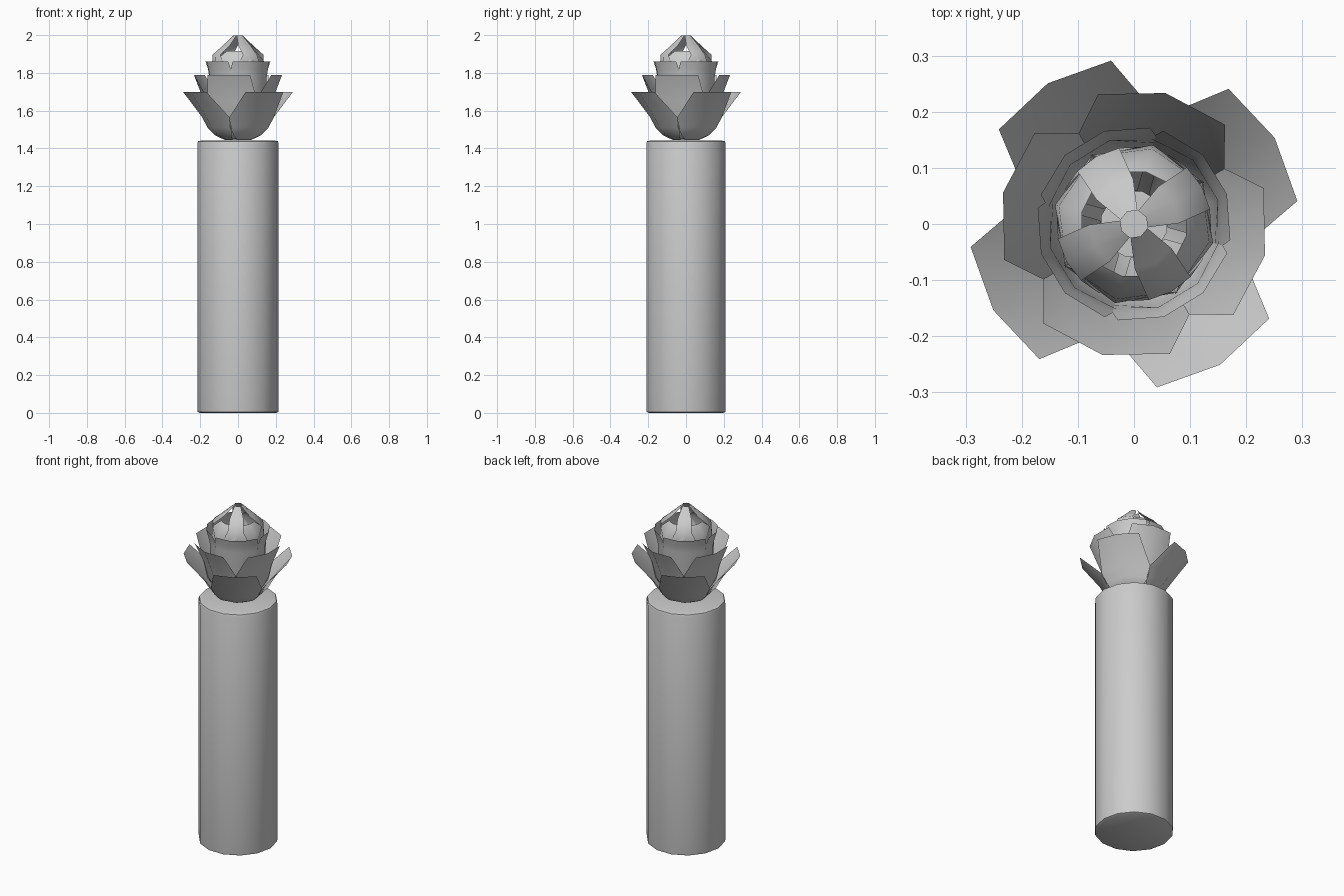
import bpy, bmesh
from math import radians, cos, sin, pi

if "Cube" in bpy.data.objects:
    bpy.data.objects.remove(bpy.data.objects["Cube"])


def finish(name, bm, angle):
    me = bpy.data.meshes.new(name)
    bm.to_mesh(me)
    bm.free()
    ob = bpy.data.objects.new(name, me)
    bpy.context.collection.objects.link(ob)
    bpy.ops.object.select_all(action='DESELECT')
    ob.select_set(True)
    bpy.context.view_layer.objects.active = ob
    bpy.ops.object.shade_smooth_by_angle(angle=radians(angle))
    return ob


def lathe(name, profile, sides):
    bm = bmesh.new()
    rings = [[bm.verts.new((r * cos(2 * pi * i / sides), r * sin(2 * pi * i / sides), z))
              for i in range(sides)] for r, z in profile]
    for a, b in zip(rings, rings[1:]):
        for i in range(sides):
            j = (i + 1) % sides
            bm.faces.new((a[i], a[j], b[j], b[i]))
    bm.faces.new(rings[0][::-1])
    bm.faces.new(rings[-1])
    return finish(name, bm, 35)


def petal_ring(name, centre, rows, cols=2):
    """Four petals; each row is radius, height, half angle; tips dip in the middle."""
    bm = bmesh.new()
    for k in range(4):
        grid = []
        for r, z, half in rows:
            row = []
            for c in range(cols + 1):
                t = 2 * c / cols - 1
                a = radians(centre + 90 * k + half * t)
                row.append(bm.verts.new((r * cos(a), r * sin(a), z)))
            grid.append(row)
        for a, b in zip(grid, grid[1:]):
            for c in range(cols):
                bm.faces.new((a[c], a[c + 1], b[c + 1], b[c]))
    return finish(name, bm, 60)


# Tall column-shaped vase with softened rims
lathe("vase", [(0.203, 0), (0.213, 0.005), (0.215, 0.015), (0.215, 1.427),
               (0.211, 1.438), (0.19, 1.443)], 14)

# Outer petals, spread wide
petal_ring("outer_petals", 31.5, [(0.07, 1.445, 35), (0.125, 1.47, 42), (0.165, 1.51, 46),
                                  (0.195, 1.565, 45), (0.294, 1.70, 23.5)])
# Second ring, turned by half a petal
petal_ring("second_petals", 76.5, [(0.06, 1.45, 35), (0.12, 1.49, 44), (0.165, 1.56, 48),
                                   (0.185, 1.65, 47), (0.24, 1.79, 29)])
# Upright cup
petal_ring("cup_petals", 31.5, [(0.06, 1.46, 35), (0.12, 1.52, 45), (0.15, 1.62, 48),
                                (0.155, 1.78, 47), (0.163, 1.82, 45), (0.174, 1.86, 41)], 3)
# Inner cup, curling inwards
petal_ring("inner_petals", 76.5, [(0.06, 1.50, 35), (0.13, 1.62, 46), (0.145, 1.78, 46),
                                  (0.138, 1.87, 42), (0.095, 1.915, 26)])
# Closed bud: strips folding to the tip
petal_ring("bud_petals", 29, [(0.06, 1.55, 35), (0.12, 1.68, 40), (0.138, 1.82, 34),
                              (0.138, 1.895, 18), (0.08, 1.945, 28), (0.025, 1.998, 43)])
